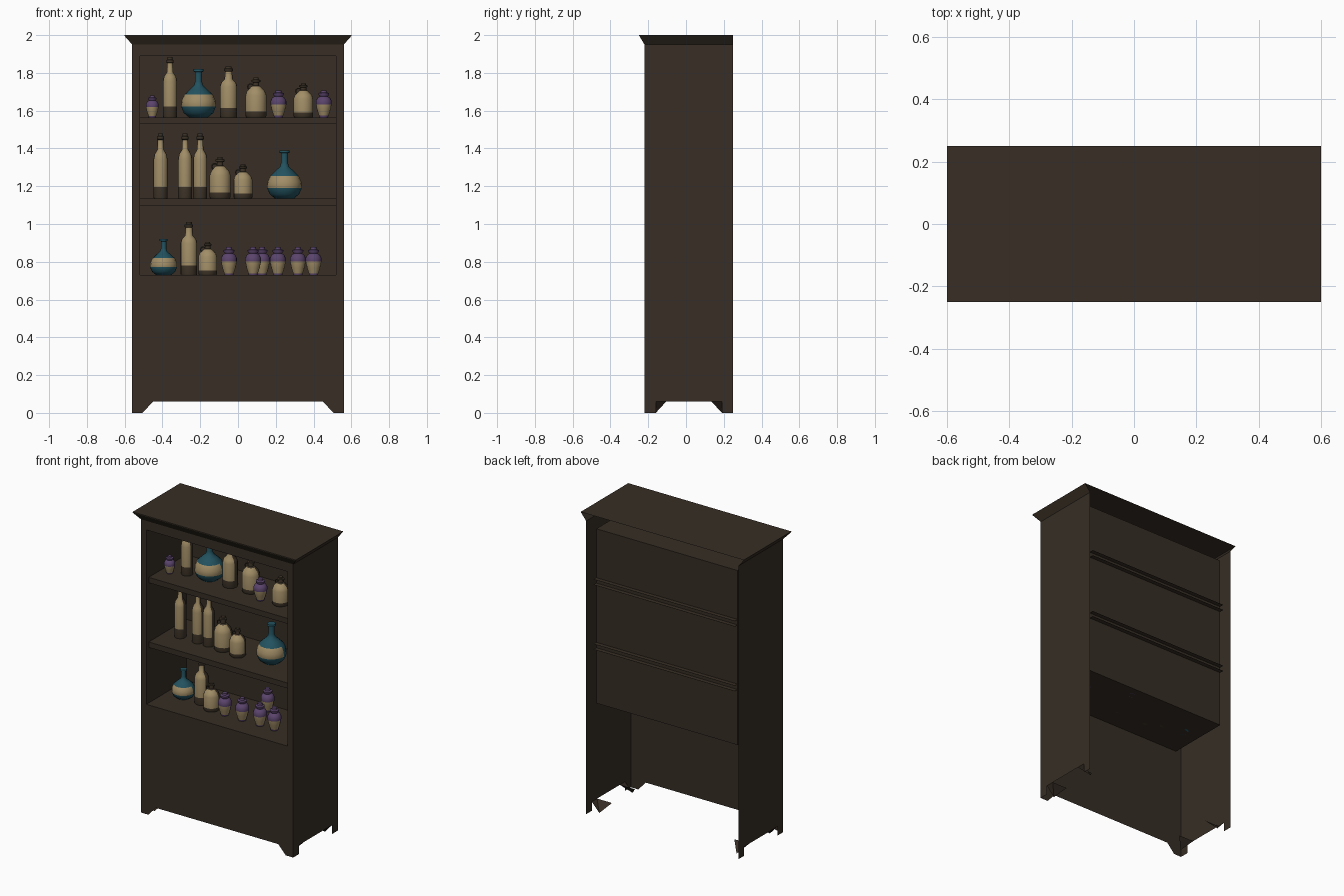
import bpy, bmesh, math

cube = bpy.data.objects.get("Cube")
if cube:
    bpy.data.objects.remove(cube, do_unlink=True)


def material(name, rgb):
    m = bpy.data.materials.new(name)
    m.use_nodes = True
    m.diffuse_color = (*rgb, 1)
    bsdf = m.node_tree.nodes["Principled BSDF"]
    bsdf.inputs["Base Color"].default_value = (*rgb, 1)
    bsdf.inputs["Roughness"].default_value = 0.8
    return m


WOOD = material("dark wood", (0.038, 0.027, 0.018))
TEAL = material("teal glass", (0.016, 0.085, 0.115))
PURPLE = material("purple glaze", (0.105, 0.058, 0.15))
BROWN = material("brown glass", (0.05, 0.036, 0.022))
TAN = material("tan label", (0.36, 0.27, 0.135))


def finish(name, bm, mats):
    mesh = bpy.data.meshes.new(name)
    bm.to_mesh(mesh)
    bm.free()
    for m in mats:
        mesh.materials.append(m)
    obj = bpy.data.objects.new(name, mesh)
    bpy.context.collection.objects.link(obj)
    return obj


def sheets(name, polygons):
    """Thin board shell made of flat polygons."""
    bm = bmesh.new()
    for poly in polygons:
        bm.faces.new([bm.verts.new(p) for p in poly])
    bmesh.ops.remove_doubles(bm, verts=bm.verts, dist=0.0005)
    return finish(name, bm, [WOOD])


# Main dimensions
W, F, B = 0.56, -0.22, 0.25            # half width, front, back
NW, NB, N0, N1 = 0.52, 0.20, 0.73, 1.89  # niche half width, back, floor, ceiling
TOP, CROWN = 2.0, 1.95
FOOT, CUT_IN, CUT_OUT = 0.06, 0.45, 0.505


def rect_xz(x0, x1, z0, z1, y):
    return [(x0, y, z0), (x1, y, z0), (x1, y, z1), (x0, y, z1)]


def rect_xy(x0, x1, y0, y1, z):
    return [(x0, y0, z), (x1, y0, z), (x1, y1, z), (x0, y1, z)]


def rect_yz(y0, y1, z0, z1, x):
    return [(x, y0, z0), (x, y1, z0), (x, y1, z1), (x, y0, z1)]


# Front panel with cut feet, stiles and top rail
sheets("front_frame", [
    [(-W, F, 0), (-CUT_OUT, F, 0), (-CUT_IN, F, FOOT), (CUT_IN, F, FOOT),
     (CUT_OUT, F, 0), (W, F, 0), (W, F, N0), (-W, F, N0)],
    rect_xz(-W, -NW, N0, N1, F), rect_xz(NW, W, N0, N1, F),
    rect_xz(-W, W, N1, CROWN, F)])

# Side boards and the slanted inner faces of their feet
for s, side in ((1, "left"), (-1, "right")):
    profile = [(F, 0), (-0.16, 0), (-0.16, FOOT), (0.19, FOOT), (0.19, 0),
               (B, 0), (B, CROWN), (F, CROWN)]
    sheets(side + "_side", [[(s * W, y, z) for y, z in profile]])
    flaps = []
    for y_in, y_out in ((-0.105, -0.16), (0.135, 0.19)):
        flaps.append([(s * W, y_in, FOOT), (s * W, y_out, FOOT), (s * CUT_OUT, y_out, 0)])
        flaps.append([(s * W, y_in, FOOT), (s * CUT_IN, y_in, FOOT), (s * CUT_OUT, y_out, 0)])
    sheets(side + "_foot_flaps", flaps)

# Display niche, open to the front
sheets("niche", [
    rect_xz(-NW, NW, N0, N1, NB),
    rect_xy(-NW, NW, F, NB, N0), rect_xy(-NW, NW, F, NB, N1),
    rect_yz(F, NB, N0, N1, NW), rect_yz(F, NB, N0, N1, -NW)])

# Shelves, hollow and open at the back
SHELVES = (1.135, 1.565)
for name, z in zip(("middle_shelf", "upper_shelf"), SHELVES):
    y0, y1 = F + 0.025, NB + 0.03
    sheets(name, [rect_xz(-NW, NW, z - 0.036, z, y0),
                  rect_xy(-NW, NW, y0, y1, z),
                  rect_xy(-NW, NW, y0, y1, z - 0.036)])

# Flared crown and top board
sheets("crown", [
    [(-W, F, CROWN), (W, F, CROWN), (0.6, -0.25, TOP - 0.005), (-0.6, -0.25, TOP - 0.005)],
    rect_xz(-0.6, 0.6, TOP - 0.005, TOP, -0.25),
    rect_xy(-0.6, 0.6, -0.25, B, TOP)] + [
    [(s * W, F, CROWN), (s * W, B, CROWN), (s * 0.6, B, TOP), (s * 0.6, -0.25, TOP)]
    for s in (1, -1)])

# Vessel profiles: (radius share, height share); label: height range and half angle
KINDS = {
    "flask": (TEAL, [(0.55, 0), (0.85, 0.09), (1, 0.22), (0.98, 0.34), (0.82, 0.47),
                     (0.5, 0.58), (0.26, 0.66), (0.2, 0.74), (0.2, 0.94), (0.3, 0.95), (0.28, 1)],
              (0.2, 0.48), 80),
    "bottle": (BROWN, [(0.95, 0), (1, 0.02), (1, 0.18), (1, 0.6), (0.85, 0.68), (0.45, 0.75),
                       (0.4, 0.9), (0.52, 0.91), (0.52, 0.95), (0.36, 0.96), (0.36, 1)],
               (0.15, 0.9), 65),
    "jug": (BROWN, [(0.92, 0), (1, 0.04), (1, 0.14), (1, 0.55), (0.85, 0.66), (0.45, 0.77),
                    (0.3, 0.8), (0.3, 0.88), (0.42, 0.89), (0.42, 0.94), (0.25, 0.95), (0.25, 1)],
            (0.12, 0.78), 80),
    "jar": (PURPLE, [(0.55, 0), (0.6, 0.06), (0.82, 0.25), (1, 0.48), (1, 0.6), (0.8, 0.72),
                     (0.5, 0.77), (0.68, 0.84), (0.68, 0.89), (0.4, 0.92), (0.35, 1)],
            (0.06, 0.5), 80),
}
SEG = 16


def vessel(name, kind, x, y, z, h, r):
    glass, profile, (lo, hi), spread = KINDS[kind]
    bm = bmesh.new()
    rings = [[bm.verts.new((x + r * pr * math.cos(math.tau * i / SEG),
                            y + r * pr * math.sin(math.tau * i / SEG), z + h * ph))
              for i in range(SEG)] for pr, ph in profile]
    for a, b, p, q in zip(rings, rings[1:], profile, profile[1:]):
        for i in range(SEG):
            j = (i + 1) % SEG
            face = bm.faces.new((a[i], a[j], b[j], b[i]))
            angle = abs(360 * (i + 0.5) / SEG - 270)
            if lo < (p[1] + q[1]) / 2 < hi and min(angle, 360 - angle) < spread:
                face.material_index = 1
    bm.faces.new(rings[0][::-1])
    bm.faces.new(rings[-1])
    obj = finish(name, bm, [glass, TAN])
    bpy.ops.object.select_all(action="DESELECT")
    obj.select_set(True)
    bpy.context.view_layer.objects.active = obj
    bpy.ops.object.shade_smooth_by_angle(angle=math.radians(45))
    if kind == "jug":
        # small loop handle beside the neck
        bpy.ops.mesh.primitive_torus_add(
            location=(x - r * 0.5, y, z + h * 0.77), rotation=(math.pi / 2, 0, 0),
            major_segments=10, minor_segments=5, major_radius=r * 0.27, minor_radius=r * 0.07)
        bpy.context.object.name = name + "_handle"
        bpy.context.object.data.materials.append(BROWN)


# Contents of each shelf: kind, x, y, height, radius
ROWS = {
    ("lower", N0): [
        ("flask", -0.394, -0.01, 0.19, 0.072), ("bottle", -0.26, -0.01, 0.28, 0.044),
        ("jug", -0.16, -0.05, 0.175, 0.05), ("jar", -0.048, -0.07, 0.148, 0.042),
        ("jar", 0.08, -0.07, 0.148, 0.042), ("jar", 0.127, 0.13, 0.148, 0.042),
        ("jar", 0.211, -0.07, 0.148, 0.042), ("jar", 0.317, -0.07, 0.148, 0.042),
        ("jar", 0.4, 0.03, 0.148, 0.042)],
    ("middle", SHELVES[0]): [
        ("bottle", -0.41, -0.02, 0.345, 0.037), ("bottle", -0.28, -0.02, 0.345, 0.037),
        ("bottle", -0.2, -0.02, 0.345, 0.037), ("jug", -0.095, -0.02, 0.22, 0.056),
        ("jug", 0.026, -0.04, 0.18, 0.05), ("flask", 0.246, 0, 0.255, 0.092)],
    ("upper", SHELVES[1]): [
        ("jar", -0.454, -0.07, 0.115, 0.034), ("bottle", -0.36, -0.02, 0.318, 0.037),
        ("flask", -0.209, 0, 0.255, 0.092), ("bottle", -0.05, -0.01, 0.27, 0.046),
        ("jug", 0.095, 0, 0.21, 0.056), ("jar", 0.214, -0.07, 0.143, 0.042),
        ("jug", 0.346, -0.045, 0.18, 0.052), ("jar", 0.454, 0.05, 0.143, 0.042)],
}
for (row, base), items in ROWS.items():
    for n, (kind, x, y, h, r) in enumerate(items, 1):
        vessel(f"{row}_{kind}_{n}", kind, x, y, base, h, r)
